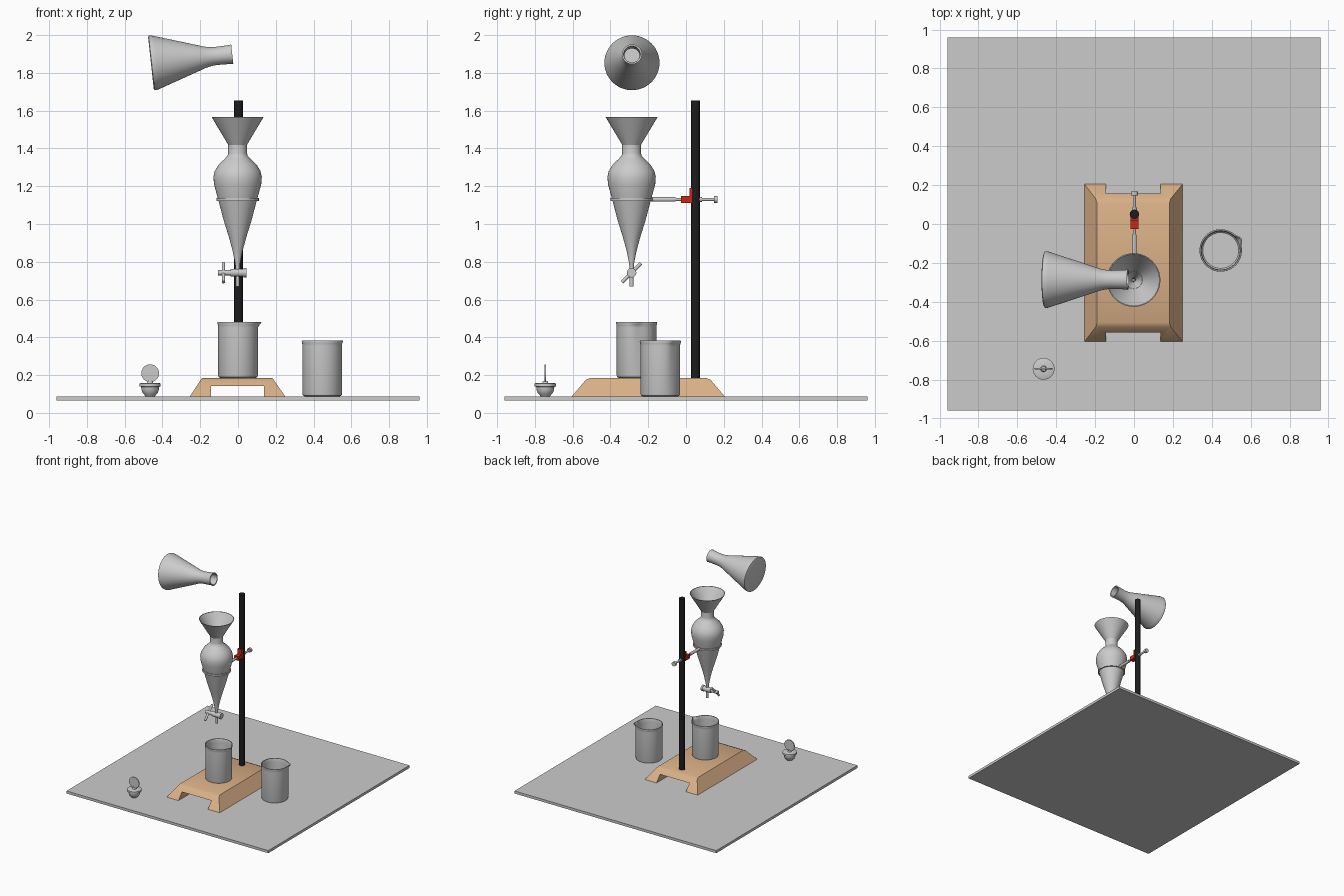
import bpy, bmesh, math
from mathutils import Matrix, Vector

if "Cube" in bpy.data.objects:
    bpy.data.objects.remove(bpy.data.objects["Cube"])


def material(name, rgb):
    m = bpy.data.materials.new(name)
    m.diffuse_color = (*rgb, 1)
    m.use_nodes = True
    m.node_tree.nodes["Principled BSDF"].inputs["Base Color"].default_value = m.diffuse_color
    return m


GREY = material("grey", (0.6, 0.6, 0.6))
WOOD = material("tan wood", (0.69, 0.43, 0.24))
BLACK = material("black", (0.012, 0.012, 0.012))
RED = material("red", (0.6, 0.02, 0.008))


def finish(name, bm, mat, smooth=True):
    bmesh.ops.recalc_face_normals(bm, faces=bm.faces)
    mesh = bpy.data.meshes.new(name)
    bm.to_mesh(mesh)
    bm.free()
    mesh.materials.append(mat)
    ob = bpy.data.objects.new(name, mesh)
    bpy.context.collection.objects.link(ob)
    if smooth:
        bpy.ops.object.select_all(action='DESELECT')
        ob.select_set(True)
        bpy.context.view_layer.objects.active = ob
        bpy.ops.object.shade_smooth_by_angle(angle=math.radians(32))
    return ob


def lathe(name, profile, origin, mat=GREY, axis=(0, 0, 1), segs=40, closed=False, spout=None):
    """Revolve (radius, height) points about an axis; spout = angle of a pouring lip."""
    bm = bmesh.new()
    top = max(h for r, h in profile)
    rows = []
    for r, h in profile:
        if r == 0:
            rows.append([bm.verts.new((0, 0, h))])
            continue
        row = []
        for i in range(segs):
            a = 2 * math.pi * i / segs
            rr = r
            if spout is not None and h > top - 0.03:
                d = (a - spout + math.pi) % (2 * math.pi) - math.pi
                rr += 0.016 * math.exp(-(d / 0.2) ** 2) * (1 - (top - h) / 0.03)
            row.append(bm.verts.new((rr * math.cos(a), rr * math.sin(a), h)))
        rows.append(row)
    pairs = list(zip(rows, rows[1:]))
    if closed:
        pairs.append((rows[-1], rows[0]))
    for a, b in pairs:
        for i in range(segs):
            j = (i + 1) % segs
            if len(a) == 1:
                bm.faces.new((a[0], b[i], b[j]))
            elif len(b) == 1:
                bm.faces.new((a[i], a[j], b[0]))
            else:
                bm.faces.new((a[i], a[j], b[j], b[i]))
    rot = Vector((0, 0, 1)).rotation_difference(Vector(axis)).to_matrix().to_4x4()
    bm.transform(Matrix.Translation(origin) @ rot)
    return finish(name, bm, mat)


def cylinder(name, start, end, r, mat=GREY, segs=24):
    d = Vector(end) - Vector(start)
    return lathe(name, [(0, 0), (r, 0), (r, d.length), (0, d.length)], start, mat, d, segs)


def box(name, lo, hi, mat):
    bm = bmesh.new()
    bmesh.ops.create_cube(bm, size=1)
    for v in bm.verts:
        v.co = [lo[i] if v.co[i] < 0 else hi[i] for i in range(3)]
    return finish(name, bm, mat, False)


# Table board
box("table_board", (-0.96, -0.96, 0.065), (0.96, 0.96, 0.087), GREY)

# Wooden stand: arch section with sloping ends
bm = bmesh.new()
section = [(-0.255, 0.087), (-0.197, 0.175), (-0.19, 0.185), (0.182, 0.185), (0.189, 0.175),
           (0.25, 0.087), (0.137, 0.087), (0.137, 0.143), (-0.143, 0.143), (-0.143, 0.087)]


def end_inset(z):
    return 0.85 * (z - 0.087) if z < 0.18 else 0.098


front = [bm.verts.new((x, -0.605 + end_inset(z), z)) for x, z in section]
back = [bm.verts.new((x, 0.205 - end_inset(z), z)) for x, z in section]
n = len(section)
for i in range(n):
    j = (i + 1) % n
    bm.faces.new((front[i], front[j], back[j], back[i]))
for ring in (front, back):
    bm.faces.new((ring[1], ring[2], ring[3], ring[4]))
    bm.faces.new((ring[1], ring[4], ring[7], ring[8]))
    bm.faces.new((ring[0], ring[1], ring[8], ring[9]))
    bm.faces.new((ring[4], ring[5], ring[6], ring[7]))
finish("stand_base", bm, WOOD)

# Upright rod
cylinder("stand_rod", (0.002, 0.05, 0.18), (0.002, 0.05, 1.655), 0.024, BLACK)

# Clamp, arm, ring and screw
FX, FY, CZ = -0.002, -0.288, 1.13
box("clamp_block", (-0.018, -0.027, 1.112), (0.022, 0.035, 1.147), RED)
box("clamp_jaw", (-0.018, 0.018, 1.147), (0.022, 0.035, 1.19), RED)
cylinder("clamp_arm_thin", (0.002, -0.065, CZ), (0.002, -0.02, CZ), 0.008)
cylinder("clamp_arm_thick", (0.002, -0.185, CZ), (0.002, -0.055, CZ), 0.012)
cylinder("clamp_screw", (0.002, 0.06, CZ), (0.002, 0.15, CZ), 0.008)
cylinder("clamp_screw_collar", (0.002, 0.07, CZ), (0.002, 0.085, CZ), 0.013)
cylinder("clamp_screw_head", (0.002, 0.147, CZ), (0.002, 0.167, CZ), 0.018)
lathe("clamp_ring", [(0.1, -0.007), (0.112, -0.007), (0.112, 0.007), (0.1, 0.007)],
      (FX, FY, CZ), closed=True)

# Pear-shaped separating vessel with hollow neck
lathe("separating_vessel",
      [(0.01, 0.67), (0.01, 0.74), (0.013, 0.79), (0.027, 0.86), (0.046, 0.93), (0.074, 1.02),
       (0.103, 1.13), (0.125, 1.21), (0.128, 1.25), (0.121, 1.28), (0.1, 1.315), (0.068, 1.345),
       (0.053, 1.362), (0.05, 1.375), (0.05, 1.42), (0.044, 1.42), (0.044, 1.365),
       (0.115, 1.27), (0.117, 1.21), (0.094, 1.13), (0.037, 0.93), (0.006, 0.79), (0.006, 0.67)],
      (FX, FY, 0), closed=True)

# Filling funnel seated in the neck
lathe("filling_funnel",
      [(0.012, 1.3), (0.016, 1.36), (0.052, 1.423), (0.138, 1.567), (0.133, 1.567),
       (0.047, 1.423), (0.01, 1.36), (0.007, 1.3)], (FX, FY, 0), closed=True)

# Stopcock with slanted handle
VZ = 0.742
cylinder("stopcock_barrel", (-0.04, FY, VZ), (0.035, FY, VZ), 0.021)
cylinder("stopcock_end", (0.03, FY, VZ), (0.046, FY, VZ), 0.025)
cylinder("stopcock_plug", (-0.105, FY, VZ), (-0.03, FY, VZ), 0.014)
cylinder("stopcock_handle", (-0.077, FY - 0.05, VZ - 0.05), (-0.077, FY + 0.05, VZ + 0.05), 0.009)

# Two beakers with pouring lips
for name, x, y, z, angle in (("stand_beaker", 0, -0.262, 0.186, 0),
                             ("table_beaker", 0.446, -0.136, 0.088, math.radians(30))):
    lathe(name, [(0, 0), (0.094, 0), (0.102, 0.004), (0.105, 0.013), (0.105, 0.265),
                 (0.106, 0.28), (0.109, 0.288), (0.108, 0.294), (0.102, 0.294), (0.099, 0.28),
                 (0.098, 0.265), (0.098, 0.015), (0.092, 0.008), (0, 0.008)],
          (x, y, z), segs=64, spout=angle)

# Stopper: plug, neck and upright disc grip
SX, SY = -0.465, -0.745
lathe("stopper_plug",
      [(0, 0.088), (0.025, 0.088), (0.031, 0.096), (0.04, 0.106), (0.046, 0.122), (0.048, 0.138),
       (0.056, 0.14), (0.056, 0.155), (0.05, 0.158), (0.016, 0.158), (0.012, 0.17), (0, 0.17)],
      (SX, SY, 0), segs=32)
cylinder("stopper_grip", (SX, SY - 0.004, 0.21), (SX, SY + 0.004, 0.21), 0.047, segs=32)

# Tipped conical flask pouring into the funnel
lathe("conical_flask",
      [(0, 0), (0.138, 0), (0.145, 0.004), (0.146, 0.014), (0.14, 0.034), (0.066, 0.26),
       (0.056, 0.29), (0.05, 0.32), (0.048, 0.345), (0.05, 0.42), (0.053, 0.433), (0.044, 0.433),
       (0.042, 0.42), (0.041, 0.34), (0.05, 0.285), (0.132, 0.034), (0.13, 0.008), (0, 0.008)],
      (-0.461, -0.286, 1.852), axis=(0.994, 0, 0.108), segs=48)
